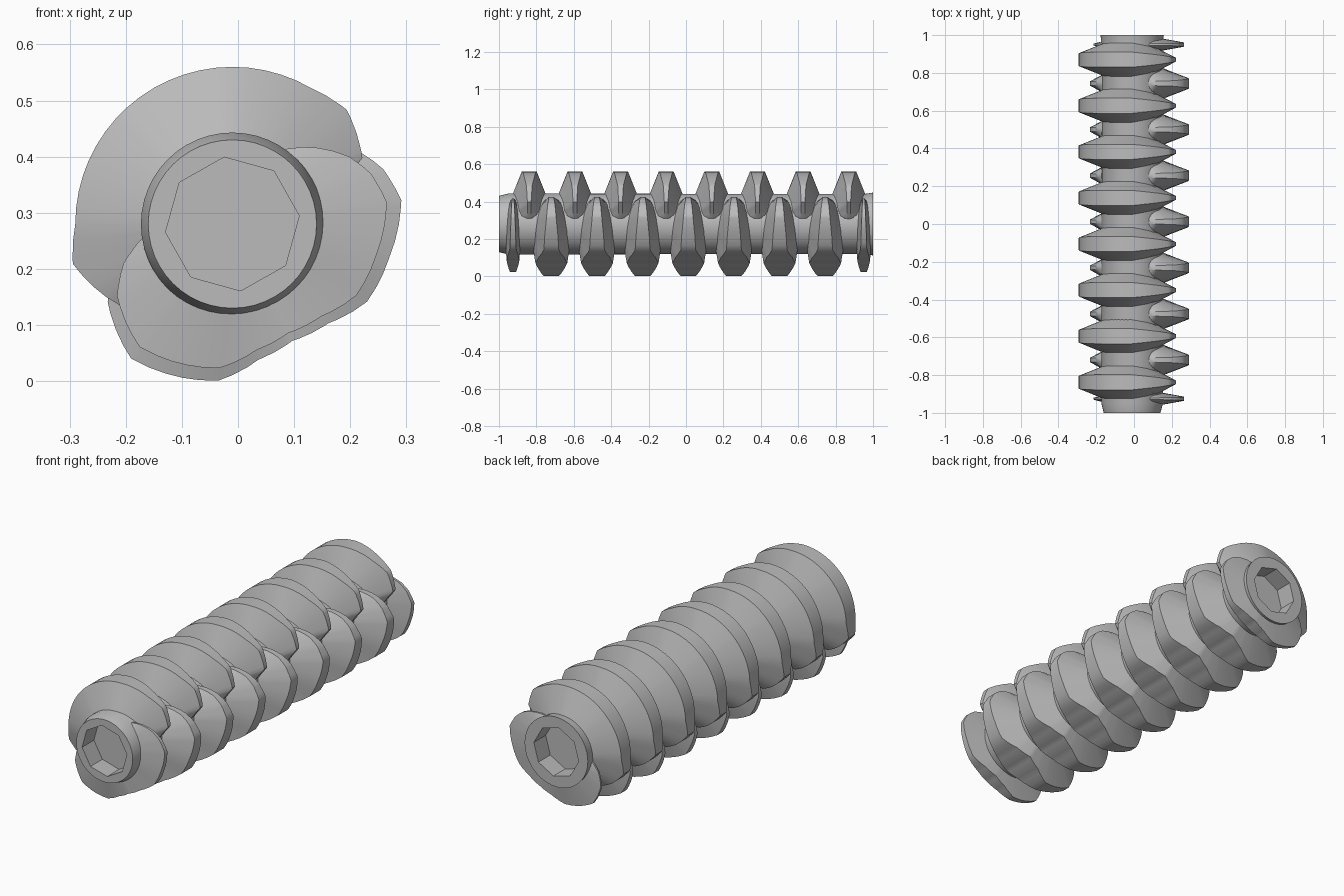
import bpy, bmesh, math

if "Cube" in bpy.data.objects:
    bpy.data.objects.remove(bpy.data.objects["Cube"])

CX, CZ, PITCH = -0.01, 0.28, 0.244

steel = bpy.data.materials.new("grey_steel")
steel.use_nodes = True
GREY = (0.5, 0.5, 0.5, 1)
steel.diffuse_color = GREY
steel.node_tree.nodes["Principled BSDF"].inputs["Base Color"].default_value = GREY


def polar(deg, r, y):
    a = math.radians(deg)
    return (CX + r * math.cos(a), y, CZ + r * math.sin(a))


def finish(bm, name):
    bmesh.ops.recalc_face_normals(bm, faces=bm.faces)
    mesh = bpy.data.meshes.new(name)
    bm.to_mesh(mesh)
    bm.free()
    mesh.materials.append(steel)
    obj = bpy.data.objects.new(name, mesh)
    bpy.context.collection.objects.link(obj)
    bpy.ops.object.select_all(action="DESELECT")
    obj.select_set(True)
    bpy.context.view_layer.objects.active = obj
    bpy.ops.object.shade_smooth_by_angle(angle=math.radians(30))
    return obj


def bridge(bm, a, b):
    n = len(a)
    for i in range(n):
        bm.faces.new((a[i], a[(i + 1) % n], b[(i + 1) % n], b[i]))


def sample(table, deg):
    # Crest radius and half width at an angle, wrapping around the turn
    t = table + [(table[0][0] + 360,) + table[0][1:]]
    d = (deg - t[0][0]) % 360 + t[0][0]
    for p, q in zip(t, t[1:]):
        if p[0] <= d <= q[0]:
            f = (d - p[0]) / (q[0] - p[0])
            return p[1] + f * (q[1] - p[1]), p[2] + f * (q[2] - p[2])


def thread_lobe(name, table, y, crest=1.0, thin=1.0):
    # Ring with a trapezoid section whose crest follows the outline table
    bm = bmesh.new()
    rings = [[], [], [], []]
    angles = sorted(set(range(0, 360, 6)) | {p[0] % 360 for p in table})
    for deg in angles:
        r, w = sample(table, deg)
        root = 0.13
        r = max(root + 0.01, root + (r - root) * crest)
        base = min(0.1, w + 0.06) * thin
        w *= thin
        section = ((root, -base), (r, -w), (r, w), (root, base))
        for ring, (rad, off) in zip(rings, section):
            ring.append(bm.verts.new(polar(deg, rad, min(1, max(-1, y + off)))))
    for i in range(4):
        bridge(bm, rings[i], rings[(i + 1) % 4])
    return finish(bm, name)


# Shaft with an eight-sided socket in both ends
bm = bmesh.new()
shaft = []
for y, r in ((-1, 0.15), (-0.95, 0.163), (0.95, 0.16), (1, 0.168)):
    shaft.append([bm.verts.new(polar(i * 7.5, r, y)) for i in range(48)])
for a, b in zip(shaft, shaft[1:]):
    bridge(bm, a, b)
for side, rim in ((-1, shaft[0]), (1, shaft[-1])):
    mouth, floor = [[bm.verts.new(polar(i * 45 + 97, 0.12, side * y))
                     for i in range(8)] for y in (1, 0.91)]
    bridge(bm, mouth, floor)
    bm.faces.new(floor)
    edges = [bm.edges.get((ring[i], ring[i - 1])) or bm.edges.new((ring[i], ring[i - 1]))
             for ring in (rim, mouth) for i in range(len(ring))]
    bmesh.ops.triangle_fill(bm, use_beauty=True, edges=edges)
finish(bm, "shaft")

# Crest outlines: angle, radius, half width
UPPER = [(8, 0.15, 0.01), (22, 0.22, 0.01), (27, 0.26, 0.01), (45, 0.288, 0.015),
         (60, 0.28, 0.025), (90, 0.28, 0.04), (135, 0.28, 0.04), (180, 0.28, 0.035),
         (194, 0.293, 0.025), (210, 0.26, 0.025), (224, 0.23, 0.02), (238, 0.15, 0.01)]
LOWER = [(-95, 0.28, 0.04), (-79, 0.246, 0.068), (-63, 0.234, 0.085), (-46, 0.246, 0.068),
         (-30, 0.277, 0.04), (-12, 0.286, 0.035), (8, 0.304, 0.025), (20, 0.286, 0.02),
         (30, 0.26, 0.015), (60, 0.15, 0.01), (185, 0.15, 0.01), (200, 0.22, 0.01),
         (212, 0.262, 0.012), (233, 0.30, 0.02)]

# Alternating lobes along the shaft
for i in range(8):
    thread_lobe(f"upper_thread_{i + 1}", UPPER, -0.838 + i * PITCH)
for i in range(7):
    thread_lobe(f"lower_thread_{i + 1}", LOWER, -0.72 + i * PITCH)

# Thinner run-out lobes at the ends
thread_lobe("front_runout_thread", LOWER, -0.925, 0.85, 0.4)
thread_lobe("back_runout_thread", LOWER, 0.95, 0.85, 0.4)
